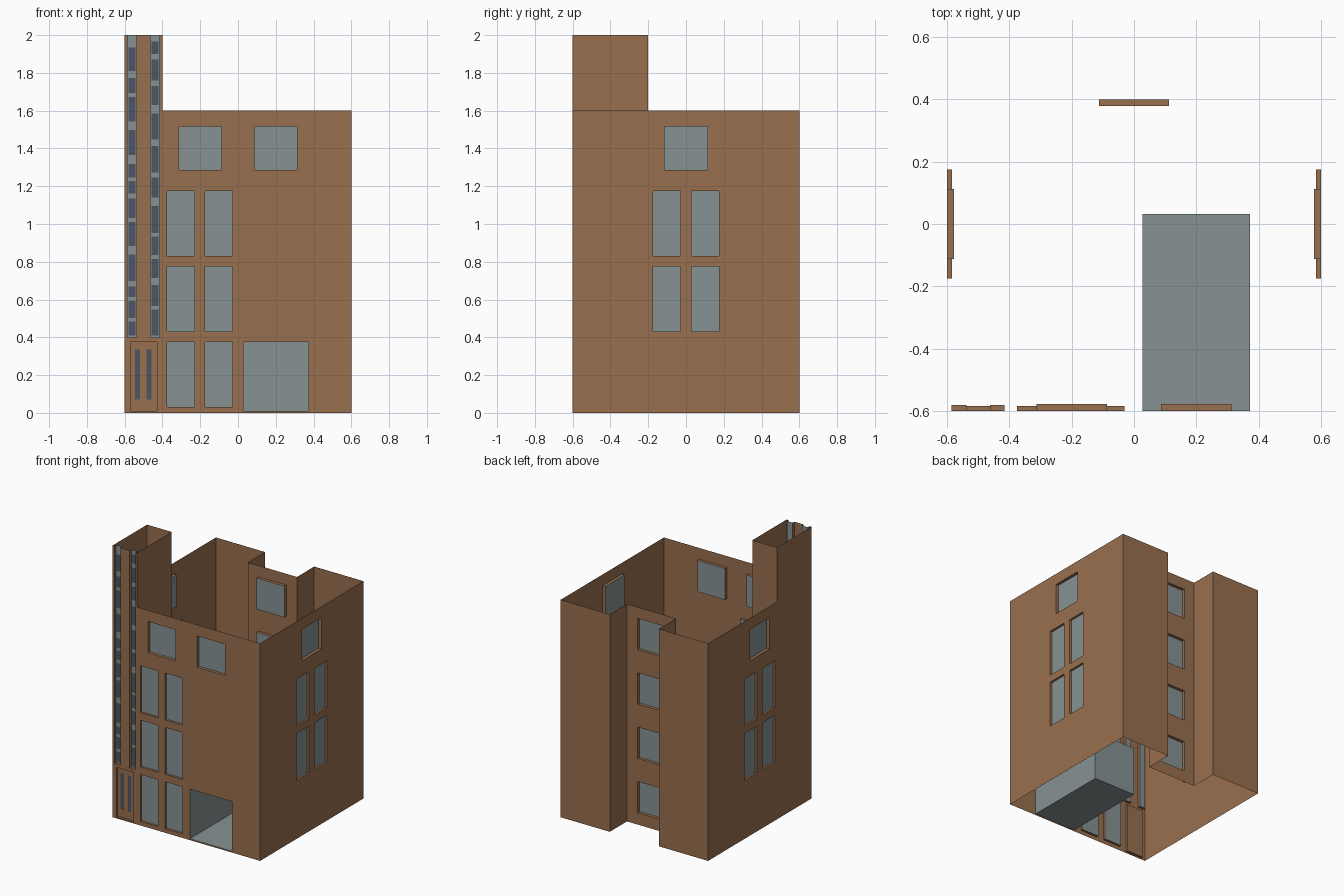
import bpy, bmesh, random
from mathutils import Vector

if "Cube" in bpy.data.objects:
    bpy.data.objects.remove(bpy.data.objects["Cube"])

random.seed(4)


def material(name, rgb):
    m = bpy.data.materials.new(name)
    m.diffuse_color = (*rgb, 1)
    m.use_nodes = True
    m.node_tree.nodes["Principled BSDF"].inputs["Base Color"].default_value = m.diffuse_color
    return m


MATS = [material("brick_brown", (0.315, 0.160, 0.078)),
        material("glass_grey", (0.245, 0.287, 0.295)),
        material("dark_slate", (0.070, 0.092, 0.125))]
BRICK, GLASS, DARK = 0, 1, 2
UP = Vector((0, 0, 1))


def wall(name, along, offset, u0, u1, z0, z1, holes=()):
    """Thin wall, seen from outside with `along` running left to right.
    Each hole is (u0, u1, z0, z1, depth, pane material, reveal material)."""
    along = Vector(along)
    out = along.cross(UP)

    def at(u, z, depth=0):
        return along * u + UP * z + out * (offset - depth)

    bm = bmesh.new()

    def quad(points, mat):
        bm.faces.new([bm.verts.new(p) for p in points]).material_index = mat

    # wall surface: grid of cells cut at the hole edges, leaving holes empty
    us = sorted({u0, u1, *(v for h in holes for v in h[:2])})
    zs = sorted({z0, z1, *(v for h in holes for v in h[2:4])})
    for a, b in zip(us, us[1:]):
        for c, d in zip(zs, zs[1:]):
            mu, mz = (a + b) / 2, (c + d) / 2
            if not any(h[0] < mu < h[1] and h[2] < mz < h[3] for h in holes):
                quad([at(a, c), at(b, c), at(b, d), at(a, d)], BRICK)
    # recessed panes with their reveals (no head where a hole meets the top)
    for a, b, c, d, depth, pane, reveal in holes:
        ring = [(a, c), (b, c), (b, d), (a, d)]
        quad([at(u, z, depth) for u, z in ring], pane)
        for i in range(4):
            if i == 2 and d >= z1:
                continue
            p, q = ring[i], ring[(i + 1) % 4]
            quad([at(*p), at(*q), at(*q, depth), at(*p, depth)], reveal)
    bmesh.ops.remove_doubles(bm, verts=bm.verts, dist=1e-5)
    me = bpy.data.meshes.new(name)
    bm.to_mesh(me)
    bm.free()
    for m in MATS:
        me.materials.append(m)
    ob = bpy.data.objects.new(name, me)
    bpy.context.collection.objects.link(ob)
    return ob


def plate(name, x0, x1, y, z0, z1):
    """Dark flat plate facing the front."""
    me = bpy.data.meshes.new(name)
    me.from_pydata([(x0, y, z0), (x1, y, z0), (x1, y, z1), (x0, y, z1)], [], [(0, 1, 2, 3)])
    me.materials.append(MATS[DARK])
    bpy.context.collection.objects.link(bpy.data.objects.new(name, me))


def tall(u, z):
    return (u, u + 0.145, z, z + 0.345, 0.016, GLASS, BRICK)


def square(u, z):
    return (u - 0.113, u + 0.113, z, z + 0.23, 0.022, GLASS, BRICK)


FRONT, RIGHT, BACK, LEFT = (1, 0, 0), (0, 1, 0), (-1, 0, 0), (0, -1, 0)

# front wall with windows and the open garage
front_holes = [tall(u, z) for u in (-0.375, -0.175) for z in (0.03, 0.43, 0.83)]
front_holes += [square(-0.2, 1.287), square(0.2, 1.287),
                (0.028, 0.372, 0.01, 0.375, 0.632, GLASS, GLASS)]
wall("front_wall", FRONT, 0.6, -0.4, 0.6, 0, 1.6, front_holes)

# stair tower front with door and two tall glass strips
wall("tower_front", FRONT, 0.6, -0.6, -0.4, 0, 2.0,
     [(-0.57, -0.43, 0.01, 0.375, 0.016, BRICK, BRICK),
      (-0.585, -0.538, 0.4, 2.0, 0.02, GLASS, BRICK),
      (-0.462, -0.415, 0.4, 2.0, 0.02, GLASS, BRICK)])
for i, x in enumerate((-0.545, -0.485)):
    plate(f"door_slit_{i}", x, x + 0.026, -0.586, 0.07, 0.335)

# broken dark panels behind the glass strips
for s, x in enumerate((-0.58, -0.457)):
    z, n = 0.41, 0
    while z < 1.95:
        h = min(random.uniform(0.05, 0.15), 1.99 - z)
        plate(f"strip_panel_{s}_{n}", x, x + 0.037, -0.5815, z, z + h)
        z += h + random.uniform(0.015, 0.05)
        n += 1

# upper tower walls
wall("tower_right", RIGHT, -0.4, -0.6, -0.2, 1.2, 2.0)
wall("tower_back", BACK, -0.2, 0.4, 0.6, 1.2, 2.0)
wall("tower_left", LEFT, 0.6, 0.2, 0.6, 0, 2.0)

# side walls share one window layout
side = [tall(u, z) for u in (-0.175, 0.03) for z in (0.43, 0.83)] + [square(0, 1.287)]
wall("right_wall", RIGHT, 0.6, -0.6, 0.6, 0, 1.6, side)
wall("left_wall", LEFT, 0.6, -0.6, 0.2, 0, 1.6, side)

# back wall with the central recess
wall("back_wall_left", BACK, 0.6, 0.2, 0.6, 0, 1.6)
wall("back_wall_right", BACK, 0.6, -0.6, -0.2, 0, 1.6)
wall("recess_side_left", RIGHT, -0.2, 0.4, 0.6, 0, 1.6)
wall("recess_side_right", LEFT, -0.2, -0.6, -0.4, 0, 1.6)
wall("recess_back", BACK, 0.4, -0.2, 0.2, 0, 1.6,
     [square(0, 0.087 + 0.4 * i) for i in range(4)])
